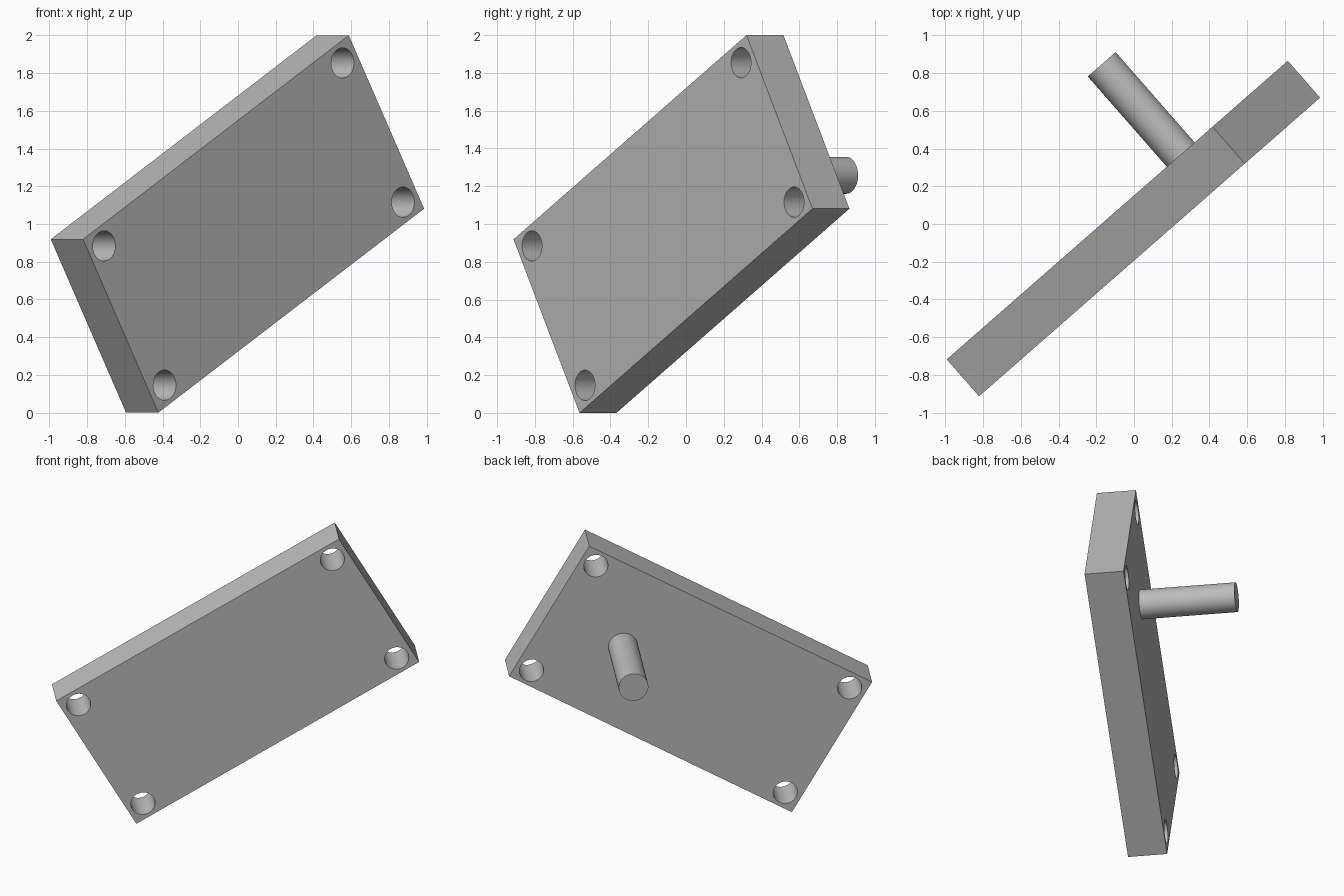
import bpy
from math import radians
from mathutils import Matrix, Vector

cube = bpy.data.objects.get("Cube")
if cube:
    bpy.data.objects.remove(cube, do_unlink=True)

# Plate dimensions in its own frame: x long, y thickness, z short
LENGTH, THICK, WIDTH = 2.162, 0.26, 1.061
HOLE_X, HOLE_Z, HOLE_R = 0.97, 0.426, 0.08
PEG_X, PEG_R, PEG_LEN, PEG_SINK = 0.516, 0.098, 0.636, 0.05
POSE = (Matrix.Translation((-0.003, -0.024, 1.0))
        @ Matrix.Rotation(radians(41.2), 4, "Z")
        @ Matrix.Rotation(radians(-30), 4, "Y"))

grey = bpy.data.materials.new("plain grey")
grey.use_nodes = True
colour = (0.5, 0.5, 0.5, 1)
grey.diffuse_color = colour
grey.node_tree.nodes["Principled BSDF"].inputs["Base Color"].default_value = colour


def rod(name, radius, depth, centre):
    """Cylinder running along the plate's thickness."""
    bpy.ops.mesh.primitive_cylinder_add(vertices=64, radius=radius, depth=depth)
    obj = bpy.context.object
    obj.name = name
    obj.data.transform(Matrix.Translation(centre) @ Matrix.Rotation(radians(90), 4, "X"))
    return obj


def finish(obj):
    """Tilt the part into place, colour it and smooth its round walls."""
    obj.data.transform(POSE)
    obj.data.materials.clear()
    obj.data.materials.append(grey)
    bpy.ops.object.select_all(action="DESELECT")
    obj.select_set(True)
    bpy.context.view_layer.objects.active = obj
    bpy.ops.object.shade_smooth_by_angle(angle=radians(30))


# Plate
bpy.ops.mesh.primitive_cube_add(size=1)
plate = bpy.context.object
plate.name = "mounting_plate"
plate.data.transform(Matrix.Diagonal((LENGTH, THICK, WIDTH, 1)))

# Corner through-holes
for sx in (-1, 1):
    for sz in (-1, 1):
        cutter = rod("hole_cutter", HOLE_R, THICK * 2, Vector((sx * HOLE_X, 0, sz * HOLE_Z)))
        cutter.hide_render = True
        cut = plate.modifiers.new("corner_hole", "BOOLEAN")
        cut.operation = "DIFFERENCE"
        cut.solver = "EXACT"
        cut.object = cutter
        bpy.context.view_layer.objects.active = plate
        bpy.ops.object.modifier_apply(modifier=cut.name)
        bpy.data.objects.remove(cutter, do_unlink=True)
finish(plate)

# Peg standing out of the back
peg = rod("back_peg", PEG_R, PEG_LEN + PEG_SINK,
          Vector((PEG_X, THICK / 2 + (PEG_LEN - PEG_SINK) / 2, 0)))
finish(peg)
